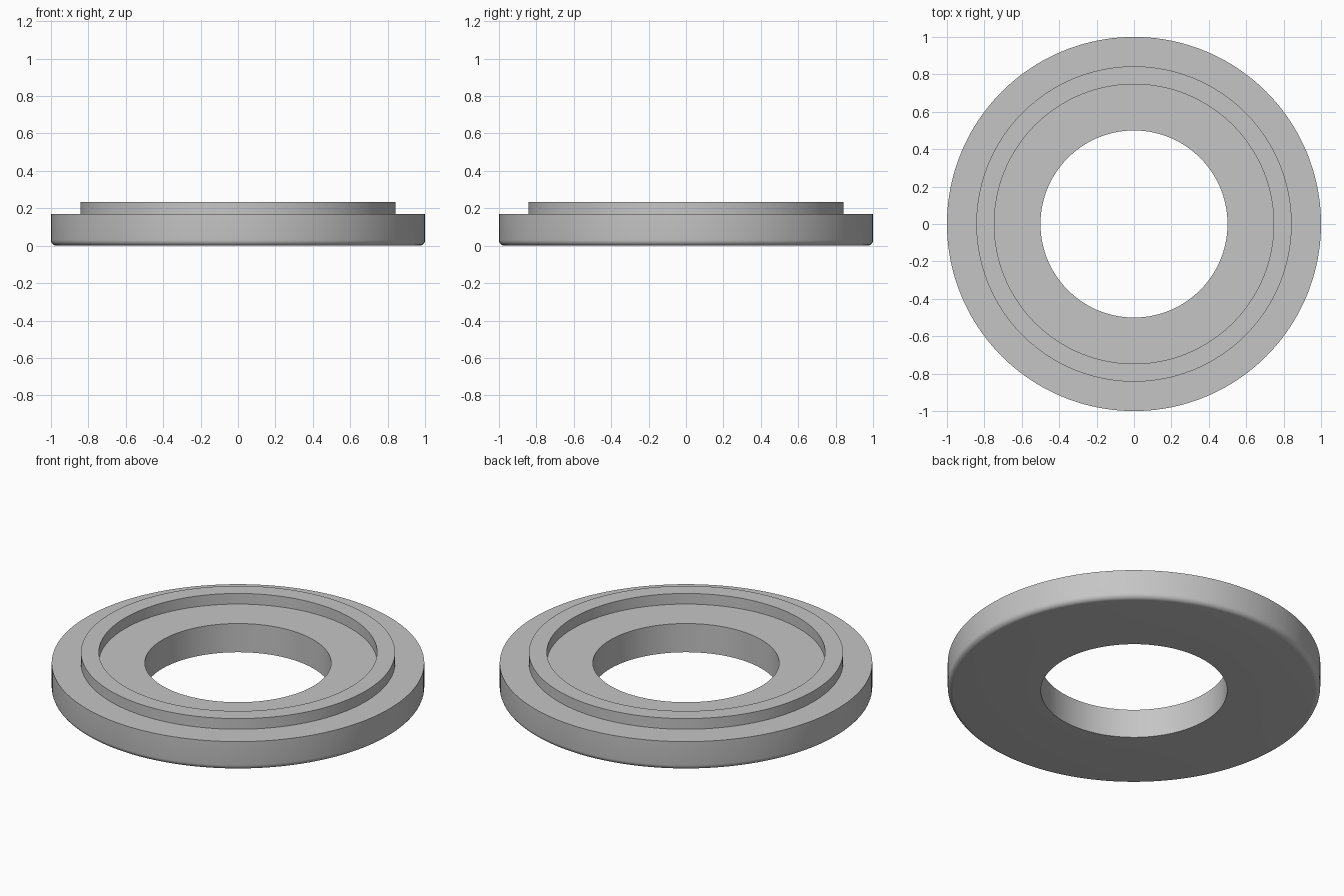
import bpy
import bmesh
from math import sin, cos, pi, radians
from mathutils import Vector

cube = bpy.data.objects.get("Cube")
if cube:
    bpy.data.objects.remove(cube, do_unlink=True)

# Dimensions
OUTER, HOLE = 1.0, 0.5
LIP_OUTER, LIP_INNER = 0.843, 0.747
BASE_TOP, LIP_TOP = 0.17, 0.233
FILLET = 0.03
FILLET_STEPS = 6
SEGMENTS = 160

# Single grey metal
grey = bpy.data.materials.new("light grey")
colour = (0.56, 0.56, 0.56, 1.0)
grey.diffuse_color = colour
grey.use_nodes = True
grey.node_tree.nodes["Principled BSDF"].inputs["Base Color"].default_value = colour

# Closed cross-section: hole wall, flat underside, rounded lower edge, stepped top
profile = [(HOLE, 0)]
for i in range(FILLET_STEPS + 1):
    a = pi / 2 * i / FILLET_STEPS
    profile.append((OUTER - FILLET + FILLET * sin(a), FILLET - FILLET * cos(a)))
profile += [
    (OUTER, BASE_TOP),
    (LIP_OUTER, BASE_TOP),
    (LIP_OUTER, LIP_TOP),
    (LIP_INNER, LIP_TOP),
    (LIP_INNER, BASE_TOP),
    (HOLE, BASE_TOP),
]

# Revolve the section around the vertical axis
bm = bmesh.new()
verts = [bm.verts.new((r, 0, z)) for r, z in profile]
edges = [bm.edges.new((v, verts[(i + 1) % len(verts)])) for i, v in enumerate(verts)]
bmesh.ops.spin(bm, geom=verts + edges, cent=Vector(), axis=Vector((0, 0, 1)),
               angle=2 * pi, steps=SEGMENTS, use_merge=True)
bmesh.ops.remove_doubles(bm, verts=bm.verts, dist=1e-5)
bmesh.ops.recalc_face_normals(bm, faces=bm.faces)

mesh = bpy.data.meshes.new("flanged_ring")
bm.to_mesh(mesh)
bm.free()
mesh.materials.append(grey)
ring = bpy.data.objects.new("flanged_ring", mesh)
bpy.context.collection.objects.link(ring)

# Smooth round walls, crisp steps
bpy.ops.object.select_all(action="DESELECT")
ring.select_set(True)
bpy.context.view_layer.objects.active = ring
bpy.ops.object.shade_smooth_by_angle(angle=radians(30))
